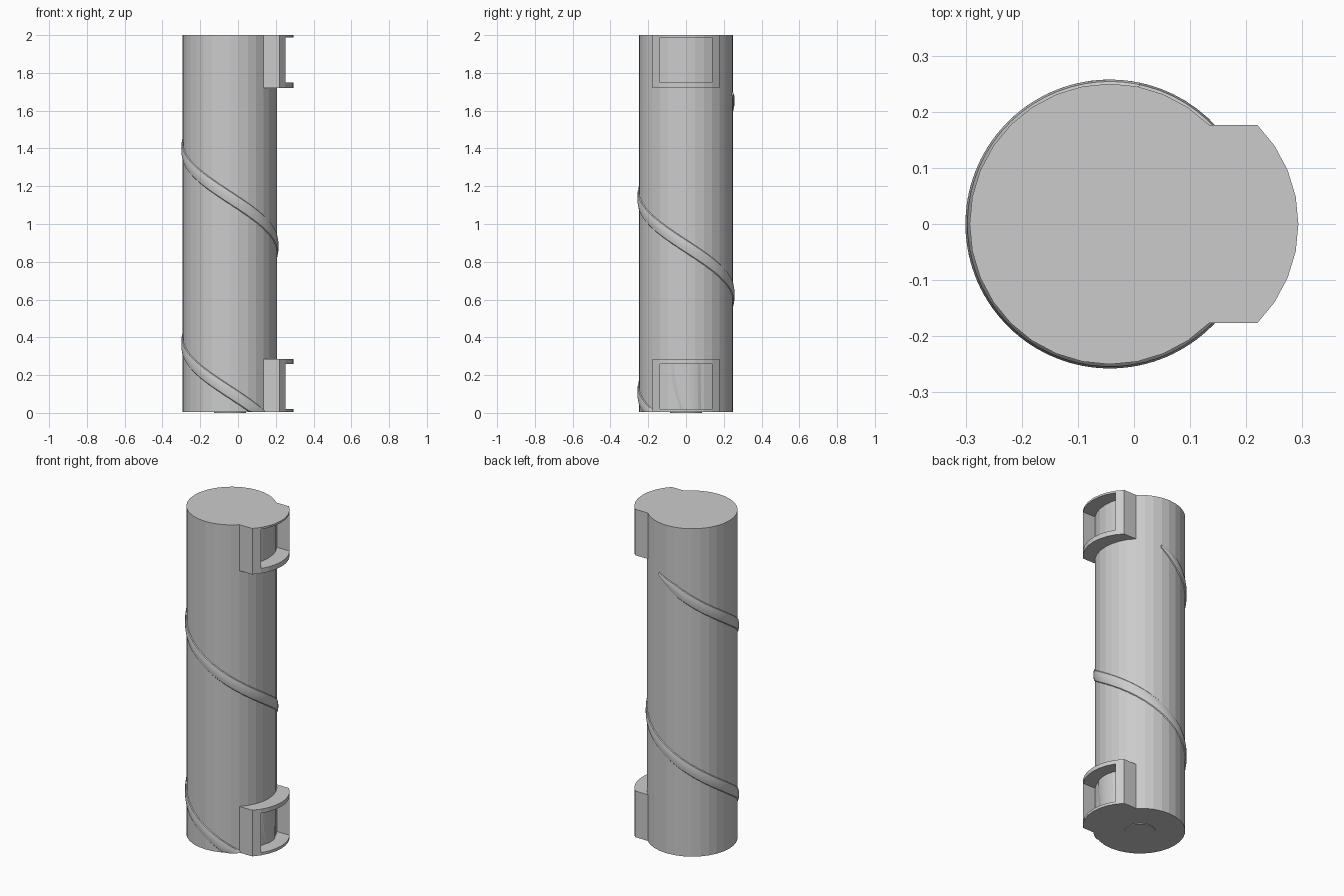
import bpy, bmesh
from math import cos, sin, pi, radians, sqrt

if "Cube" in bpy.data.objects:
    bpy.data.objects.remove(bpy.data.objects["Cube"])

R = 0.25          # tube radius
CX = -0.043       # tube centre in x
STEP = 2 * pi / 32


def make_object(name, bm):
    bmesh.ops.recalc_face_normals(bm, faces=bm.faces)
    mesh = bpy.data.meshes.new(name)
    bm.to_mesh(mesh)
    bm.free()
    ob = bpy.data.objects.new(name, mesh)
    bpy.context.collection.objects.link(ob)
    return ob


def prism(bm, outline, z0, z1):
    low = [bm.verts.new((x, y, z0)) for x, y in outline]
    high = [bm.verts.new((x, y, z1)) for x, y in outline]
    bm.faces.new(low[::-1])
    bm.faces.new(high)
    n = len(low)
    for i in range(n):
        j = (i + 1) % n
        bm.faces.new((low[i], low[j], high[j], high[i]))


def arc(cx, r, first, last):
    return [(cx + r * cos(i * STEP), r * sin(i * STEP)) for i in range(first, last + 1)]


def crescent(first, last):
    # band between the tube wall and the same arc shifted outwards
    return arc(-CX, R, first, last) + arc(CX, R, first, last)[::-1]


# Main tube
bm = bmesh.new()
prism(bm, arc(CX, R, 0, 31), 0.004, 2.0)
make_object("tube", bm)

# Round plug under the tube
bm = bmesh.new()
prism(bm, arc(CX, 0.085, 0, 31), 0.0, 0.01)
make_object("bottom_plug", bm)


# Window brackets: two plates joined by two side posts
def bracket(name, z0, z1, z2, z3):
    bm = bmesh.new()
    prism(bm, crescent(-4, 4), z0, z1)
    prism(bm, crescent(-4, 4), z2, z3)
    for side in (-4, 3):
        prism(bm, crescent(side, side + 1), z1, z2)
    make_object(name, bm)


bracket("upper_bracket", 1.72, 1.75, 1.988, 2.0)
bracket("lower_bracket", 0.004, 0.02, 0.26, 0.285)

# Spiral cable wound round the tube, tapering out at its upper end
PITCH = 1.03
PROFILE = [(-0.008, -0.044), (0.004, -0.032), (0.0075, -0.012),
           (0.0075, 0.012), (0.004, 0.032), (-0.008, 0.044)]
bm = bmesh.new()
rings = []
a0, a1, n = radians(78 - 360), radians(-28 + 360), 110
for k in range(n + 1):
    a = a0 + (a1 - a0) * k / n
    zc = 1.14 - PITCH * (a + pi / 2) / (2 * pi)
    taper = min(1.0, 0.25 + k / 6)
    rings.append([bm.verts.new((CX + (R + d) * cos(a), (R + d) * sin(a),
                                max(0.004 + 0.0001 * i, zc + h * taper)))
                  for i, (d, h) in enumerate(PROFILE)])
m = len(PROFILE)
for p, q in zip(rings, rings[1:]):
    for i in range(m):
        j = (i + 1) % m
        bm.faces.new((p[i], p[j], q[j], q[i]))
bm.faces.new(rings[0])
bm.faces.new(rings[-1])
cable = make_object("spiral_cable", bm)
for poly in cable.data.polygons:
    poly.use_smooth = True
cable.data.set_sharp_from_angle(angle=radians(35))

# Cable end curving down inside the lower window
bm = bmesh.new()
rows = []
for k in range(13):
    t = k / 12
    left = -0.08 + 0.05 * (1 - t) ** 2
    row = []
    for i in range(9):
        y = left + (0.08 - left) * i / 8
        bulge = 0.008 * sqrt(max(0.0, 1 - (i / 4 - 1) ** 2)) - 0.001
        row.append(bm.verts.new((CX + sqrt((R + bulge) ** 2 - y * y), y, 0.02 + 0.24 * t)))
    rows.append(row)
for p, q in zip(rows, rows[1:]):
    for i in range(8):
        bm.faces.new((p[i], p[i + 1], q[i + 1], q[i]))
make_object("cable_end", bm)
